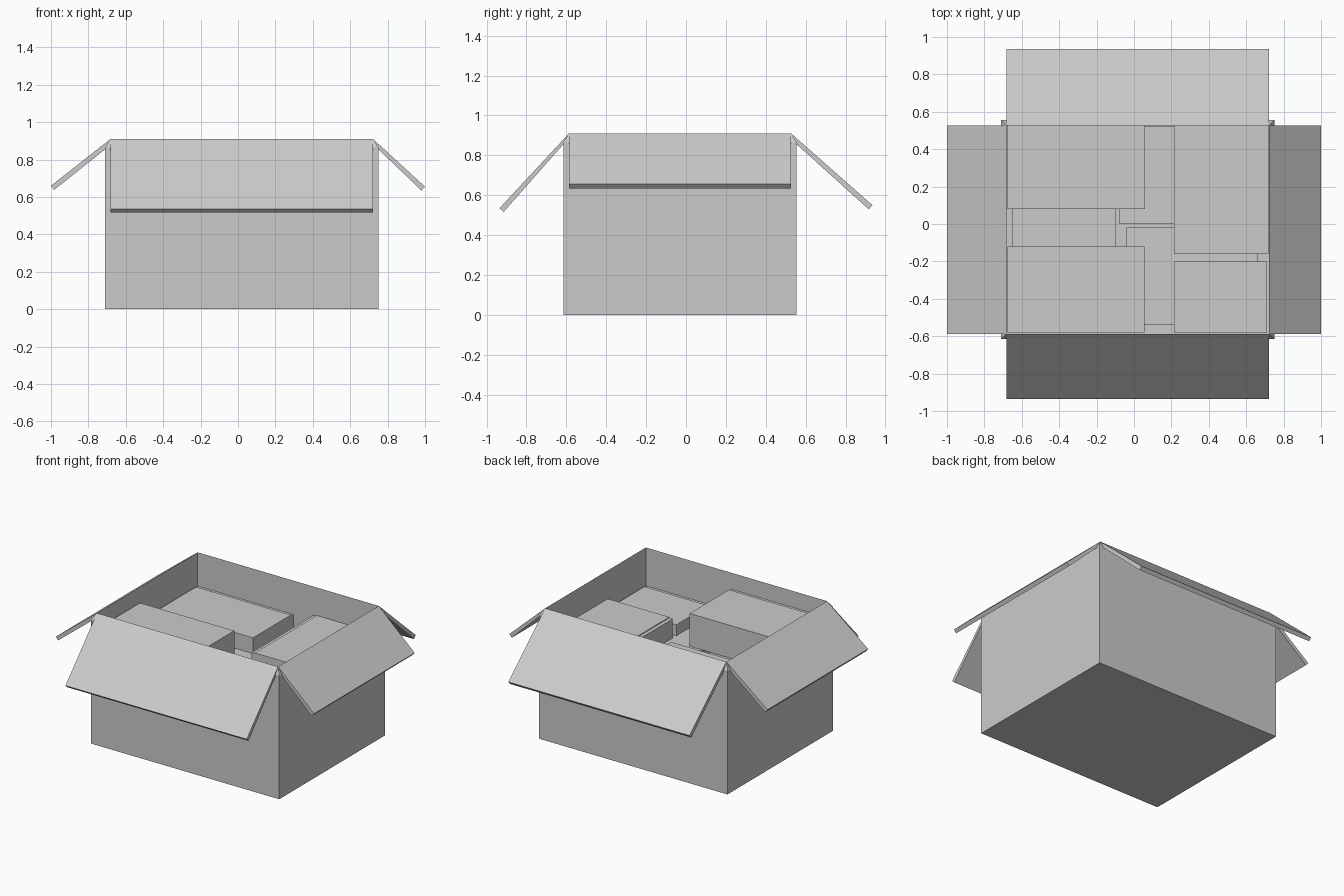
import bpy, bmesh
from mathutils import Vector

if "Cube" in bpy.data.objects:
    bpy.data.objects.remove(bpy.data.objects["Cube"])

X0, X1, Y0, Y1 = -0.71, 0.75, -0.615, 0.555   # outer walls
T = 0.028                                      # cardboard thickness
TOP, RIM = 0.91, 0.865                         # inner and outer rim heights


def finish(bm, name):
    bmesh.ops.recalc_face_normals(bm, faces=bm.faces)
    me = bpy.data.meshes.new(name)
    bm.to_mesh(me)
    bm.free()
    ob = bpy.data.objects.new(name, me)
    bpy.context.collection.objects.link(ob)
    return ob


def loft(name, rings):
    """Bridge closed rings of points and cap both ends."""
    bm = bmesh.new()
    vs = [[bm.verts.new(p) for p in r] for r in rings]
    n = len(vs[0])
    for a, b in zip(vs, vs[1:]):
        for i in range(n):
            j = (i + 1) % n
            bm.faces.new((a[i], a[j], b[j], b[i]))
    bm.faces.new(vs[0])
    bm.faces.new(vs[-1])
    return finish(bm, name)


def rect(inset, z):
    return [(X0 + inset, Y0 + inset, z), (X1 - inset, Y0 + inset, z),
            (X1 - inset, Y1 - inset, z), (X0 + inset, Y1 - inset, z)]


def block(bm, x0, x1, y0, y1, z0, z1):
    r = bmesh.ops.create_cube(bm, size=1)
    size = Vector((x1 - x0, y1 - y0, z1 - z0))
    mid = Vector((x0 + x1, y0 + y1, z0 + z1)) / 2
    for v in r["verts"]:
        v.co = v.co * size + mid


def carton(name, x0, x1, y0, y1, z0, z1, seam):
    """Small closed carton with a slightly lower closing strip on one edge."""
    bm = bmesh.new()
    w, drop = 0.026, 0.006
    block(bm, x0, x1, y0, y1, z0, z1 - drop)
    lid = {"back": (x0, x1, y0, y1 - w), "front": (x0, x1, y0 + w, y1),
           "left": (x0 + w, x1, y0, y1)}[seam]
    block(bm, *lid, z1 - drop, z1)
    return finish(bm, name)


# open outer box with a sloped rim
loft("outer_box", [rect(0, 0), rect(0, RIM), rect(T, TOP), rect(T, T)])


# folded-down flaps, hinged at the inner rim
def flap(name, axis, side, hinge, tip, tip_z):
    a, b = Vector((hinge, TOP)), Vector((tip, tip_z))
    d = (b - a).normalized()
    inward = Vector((-side * abs(d.y), -abs(d.x))) * T
    profile = [a, b, b + inward, Vector((hinge + side * T, RIM - 0.01))]
    lo, hi = (Y0 + T, Y1 - T) if axis == "x" else (X0 + T, X1 - T)
    put = (lambda p, t: (p.x, t, p.y)) if axis == "x" else (lambda p, t: (t, p.x, p.y))
    loft(name, [[put(p, t) for p in profile] for t in (lo, hi)])


flap("left_flap", "x", -1, X0 + T, -1.0, 0.66)
flap("right_flap", "x", 1, X1 - T, 1.0, 0.655)
flap("front_flap", "y", -1, Y0 + T, -0.935, 0.535)
flap("back_flap", "y", 1, Y1 - T, 0.935, 0.55)

# lower layer of cartons
F = T
carton("lower_left_carton", -0.65, -0.10, -0.52, 0.50, F, 0.57, "left")
carton("lower_back_carton", -0.08, 0.66, 0.0, 0.52, F, 0.57, "back")
carton("lower_front_carton", -0.04, 0.66, -0.54, -0.02, F, 0.575, "front")

# upper layer of cartons
carton("back_left_carton", -0.675, 0.06, 0.08, 0.526, 0.57, 0.68, "back")
carton("front_left_carton", -0.675, 0.055, -0.58, -0.12, 0.575, 0.805, "front")
carton("back_right_carton", 0.215, 0.718, -0.16, 0.526, 0.575, 0.715, "left")
carton("front_right_carton", 0.215, 0.71, -0.58, -0.20, 0.575, 0.652, "front")
